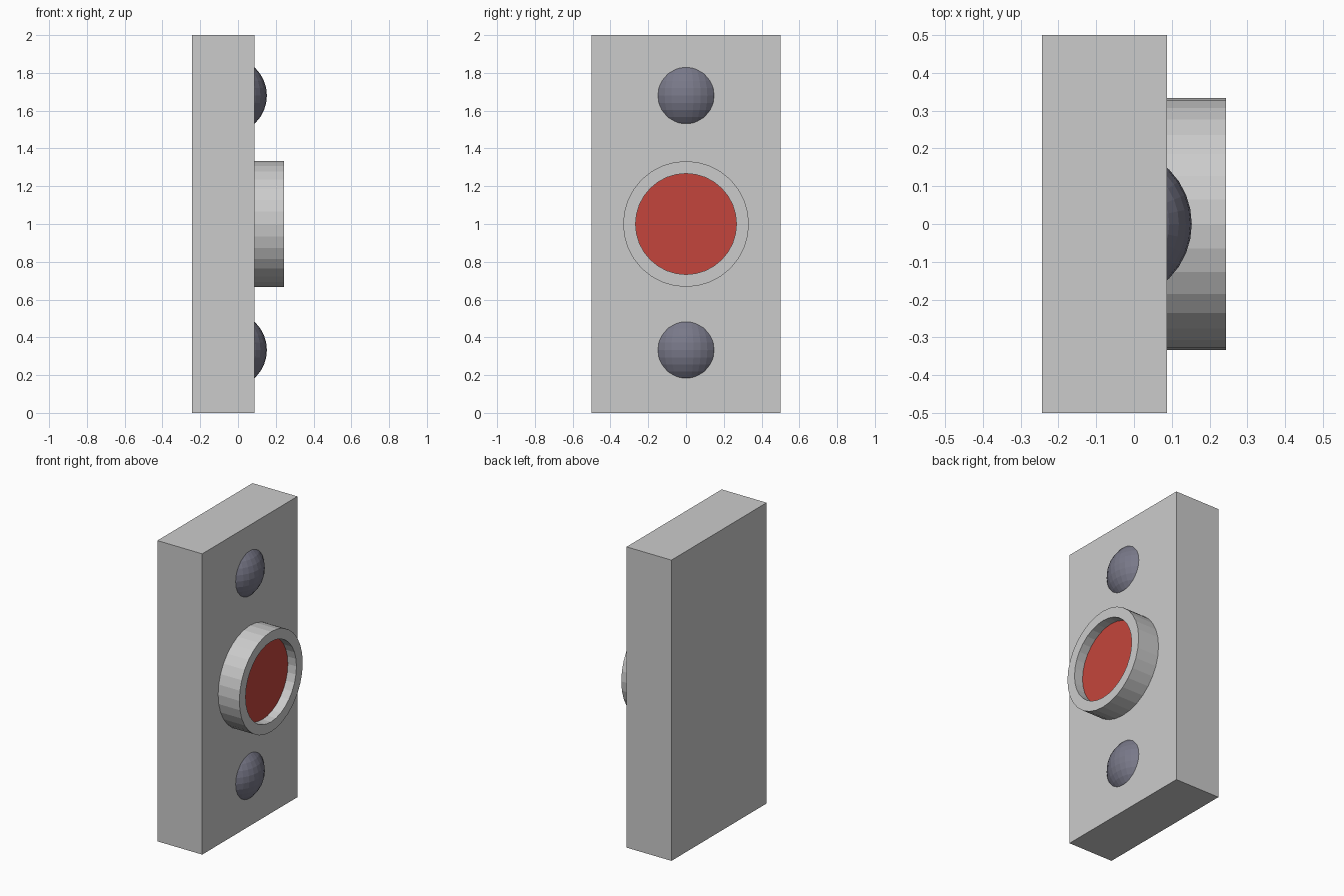
import bpy, bmesh
from math import tau
from mathutils import Vector, Matrix

if "Cube" in bpy.data.objects:
    bpy.data.objects.remove(bpy.data.objects["Cube"])

FACE = 0.087    # x of the plate's front face
MID = 1.0       # height of the button


def make_object(name, bm, color=None):
    bmesh.ops.recalc_face_normals(bm, faces=bm.faces)
    mesh = bpy.data.meshes.new(name)
    bm.to_mesh(mesh)
    bm.free()
    ob = bpy.data.objects.new(name, mesh)
    bpy.context.collection.objects.link(ob)
    if color:
        mat = bpy.data.materials.new(name + "_paint")
        mat.diffuse_color = (*color, 1)
        mat.use_nodes = True
        mat.node_tree.nodes["Principled BSDF"].inputs["Base Color"].default_value = mat.diffuse_color
        mesh.materials.append(mat)
    return ob


def lathe(name, profile, closed, color=None, steps=32):
    """Revolve (x, radius) points about the x axis at button height."""
    bm = bmesh.new()
    verts = [bm.verts.new((x, r, MID)) for x, r in profile]
    edges = [bm.edges.new(p) for p in zip(verts, verts[1:])]
    if closed:
        edges.append(bm.edges.new((verts[-1], verts[0])))
    bmesh.ops.spin(bm, geom=verts + edges, cent=(0, 0, MID), axis=(1, 0, 0),
                   angle=tau, steps=steps)
    bmesh.ops.remove_doubles(bm, verts=bm.verts, dist=1e-5)
    return make_object(name, bm, color)


def dome(name, z):
    """Rounded head: a sphere trimmed just inside the plate."""
    bm = bmesh.new()
    bmesh.ops.create_uvsphere(bm, u_segments=32, v_segments=16, radius=0.203,
                              matrix=Matrix.Translation((-0.05, 0, z)))
    cut = bmesh.ops.bisect_plane(bm, geom=bm.verts[:] + bm.edges[:] + bm.faces[:],
                                 plane_co=(FACE - 0.005, 0, 0), plane_no=(1, 0, 0),
                                 clear_inner=True)
    rim = [g for g in cut["geom_cut"] if isinstance(g, bmesh.types.BMEdge)]
    bmesh.ops.edgeloop_fill(bm, edges=rim)
    return make_object(name, bm, (0.19, 0.19, 0.25))


# Back plate
bm = bmesh.new()
bmesh.ops.create_cube(bm, size=1)
bmesh.ops.scale(bm, vec=Vector((0.33, 1, 2)), verts=bm.verts)
bmesh.ops.translate(bm, vec=Vector((FACE - 0.165, 0, 1)), verts=bm.verts)
make_object("back_plate", bm)

# Raised collar and the recessed red button inside it
lathe("button_collar", [(FACE, 0.333), (0.243, 0.333), (0.243, 0.267), (FACE, 0.267)], True)
lathe("red_button", [(FACE, 0), (FACE, 0.267), (0.18, 0.267), (0.18, 0)], False,
      (0.55, 0.06, 0.045))

# Rounded bolt heads
dome("upper_bolt", 1.68)
dome("lower_bolt", 0.333)
